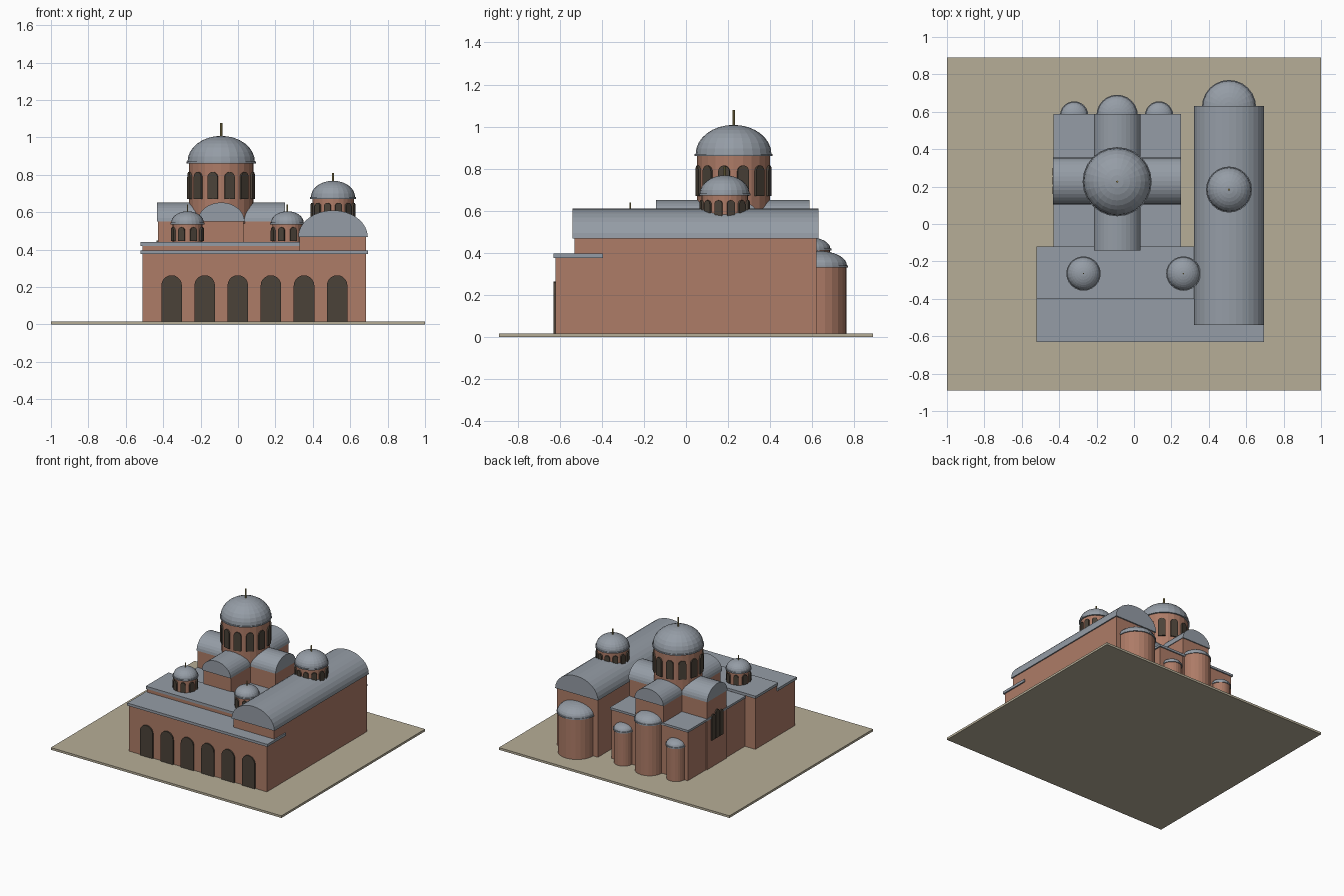
import bpy, bmesh
from math import sin, cos, pi
from mathutils import Matrix, Vector

if "Cube" in bpy.data.objects:
    bpy.data.objects.remove(bpy.data.objects["Cube"])


def mat(name, rgb):
    m = bpy.data.materials.new(name)
    m.diffuse_color = (*rgb, 1)
    m.use_nodes = True
    m.node_tree.nodes["Principled BSDF"].inputs["Base Color"].default_value = m.diffuse_color
    return m


BRICK = mat("brick", (0.42, 0.20, 0.135))
LEAD = mat("lead", (0.30, 0.335, 0.38))
DARK = mat("dark_glass", (0.07, 0.055, 0.04))
EARTH = mat("earth", (0.47, 0.42, 0.31))
BRASS = mat("brass", (0.35, 0.28, 0.10))
G = 0.017  # top of the ground slab


def finish(name, bm, m):
    bmesh.ops.recalc_face_normals(bm, faces=bm.faces)
    me = bpy.data.meshes.new(name)
    bm.to_mesh(me)
    bm.free()
    me.materials.append(m)
    ob = bpy.data.objects.new(name, me)
    bpy.context.collection.objects.link(ob)
    return ob


def box(name, x, y, z, m):
    bm = bmesh.new()
    bmesh.ops.create_cube(bm, size=1)
    for v in bm.verts:
        v.co = Vector([(a + b) / 2 + c * (b - a) for c, (a, b) in zip(v.co, (x, y, z))])
    return finish(name, bm, m)


def prism(name, pts, depth, matrix, m):
    """Extrude an XZ outline along local y from -depth/2 to depth/2."""
    bm = bmesh.new()
    f = bm.faces.new([bm.verts.new((x, -depth / 2, z)) for x, z in pts])
    ext = bmesh.ops.extrude_face_region(bm, geom=[f])["geom"]
    bmesh.ops.translate(bm, vec=(0, depth, 0),
                        verts=[g for g in ext if isinstance(g, bmesh.types.BMVert)])
    bm.transform(matrix)
    return finish(name, bm, m)


def lathe(name, profile, x, y, m, n=24):
    """Spin (radius, z) points about a vertical axis; ends lie on the axis."""
    bm = bmesh.new()
    rings = []
    for r, z in profile:
        k = 1 if r < 1e-5 else n
        rings.append([bm.verts.new((x + r * cos(2 * pi * i / n), y + r * sin(2 * pi * i / n), z))
                      for i in range(k)])
    for a, b in zip(rings, rings[1:]):
        for i in range(n):
            j = (i + 1) % n
            vs = [a[i % len(a)], a[j % len(a)], b[j % len(b)], b[i % len(b)]]
            bm.faces.new(list(dict.fromkeys(vs)))
    return finish(name, bm, m)


def vault(name, half, rise, length, cx, cy, z, turn=0):
    pts = [(half * cos(pi * i / 16), rise * sin(pi * i / 16)) for i in range(17)]
    prism(name, pts, length, Matrix.Translation((cx, cy, z)) @ Matrix.Rotation(turn, 4, 'Z'), LEAD)


def arch_window(name, w, z0, z1, x, y, turn, depth=0.02):
    r = w / 2
    s = z1 - z0 - r
    pts = [(-r, 0), (r, 0)] + [(r * cos(pi * i / 10), s + r * sin(pi * i / 10)) for i in range(11)]
    prism(name, pts, depth, Matrix.Translation((x, y, z0)) @ Matrix.Rotation(turn, 4, 'Z'), DARK)


def cylinder(name, r, z0, z1, x, y, m, n=24):
    lathe(name, [(0, z0), (r, z0), (r, z1), (0, z1)], x, y, m, n)


def cap(name, r, z0, rise, x, y, lip=0.01):
    arc = [((r - 0.005) * cos(pi / 2 * i / 8), z0 + lip + rise * sin(pi / 2 * i / 8)) for i in range(8)]
    lathe(name, [(0, z0), (r, z0), (r, z0 + lip)] + arc + [(0, z0 + lip + rise)], x, y, LEAD)


def dome(name, x, y, r, z0, z1, top, tip, count, w, wz):
    cylinder(name + "_drum", r, z0, z1, x, y, BRICK)
    cap(name + "_roof", r + 0.012, z1 - 0.005, top - z1 - 0.005, x, y)
    cylinder(name + "_finial", 0.006 if r > 0.1 else 0.004, top - 0.01, tip, x, y, BRASS, 8)
    for i in range(count):
        a = 2 * pi * (i + 0.5) / count - pi / 2
        arch_window(f"{name}_window_{i}", w, *wz, x + r * 0.985 * cos(a), y + r * 0.985 * sin(a), a + pi / 2)


# Ground
box("ground", (-1, 1), (-0.89, 0.89), (0, G), EARTH)

# Entrance porch with arcade
box("outer_porch", (-0.51, 0.685), (-0.62, -0.40), (G, 0.376), BRICK)
box("outer_porch_roof", (-0.52, 0.695), (-0.63, -0.395), (0.376, 0.396), LEAD)
for i in range(6):
    arch_window(f"porch_arch_{i}", 0.11, G, 0.263, -0.355 + 0.177 * i, -0.62, 0)

# Inner porch and its pair of small domes
box("inner_porch", (-0.51, 0.36), (-0.40, -0.13), (G, 0.42), BRICK)
box("inner_porch_roof", (-0.52, 0.36), (-0.40, -0.12), (0.42, 0.44), LEAD)
for side, x in (("left", -0.27), ("right", 0.264)):
    dome(f"{side}_small_dome", x, -0.265, 0.08, 0.43, 0.54, 0.605, 0.64, 8, 0.036, (0.445, 0.52))

# Main hall: corner bays, crossing arms, vaults
CX, CY = -0.09, 0.23
box("hall", (-0.42, 0.24), (-0.13, 0.578), (G, 0.40), BRICK)
box("hall_roof", (-0.43, 0.25), (-0.125, 0.587), (0.40, 0.417), LEAD)
box("long_arm", (-0.21, 0.03), (-0.13, 0.58), (G, 0.55), BRICK)
box("cross_arm", (-0.427, 0.247), (0.11, 0.35), (G, 0.55), BRICK)
vault("long_vault", 0.125, 0.102, 0.73, CX, 0.223, 0.55)
vault("cross_vault", 0.125, 0.102, 0.685, CX, CY, 0.55, pi / 2)
for i in range(3):
    arch_window(f"side_window_{i}", 0.04, 0.23, 0.45 if i == 1 else 0.43, -0.427, 0.18 + 0.05 * i, pi / 2)
dome("main_dome", CX, 0.226, 0.173, 0.54, 0.865, 1.008, 1.078, 12, 0.055, (0.67, 0.815))
box("crossing", (-0.205, 0.025), (0.115, 0.345), (0.5, 0.645), BRICK)

# Hall apses
for name, x, r, h, rise in (("main", -0.09, 0.105, 0.41, 0.055),
                            ("left", -0.32, 0.07, 0.275, 0.04),
                            ("right", 0.134, 0.07, 0.275, 0.04)):
    cylinder(f"{name}_apse", r, G, h, x, 0.58, BRICK)
    cap(f"{name}_apse_roof", r + 0.006, h, rise, x, 0.58)

# Side chapel
box("chapel", (0.33, 0.685), (-0.53, 0.62), (G, 0.467), BRICK)
vault("chapel_vault", 0.186, 0.143, 1.17, 0.508, 0.045, 0.467)
cylinder("chapel_apse", 0.137, G, 0.33, 0.508, 0.625, BRICK)
cap("chapel_apse_roof", 0.145, 0.33, 0.07, 0.508, 0.625)
dome("chapel_dome", 0.508, 0.184, 0.111, 0.50, 0.677, 0.768, 0.81, 12, 0.038, (0.555, 0.65))
